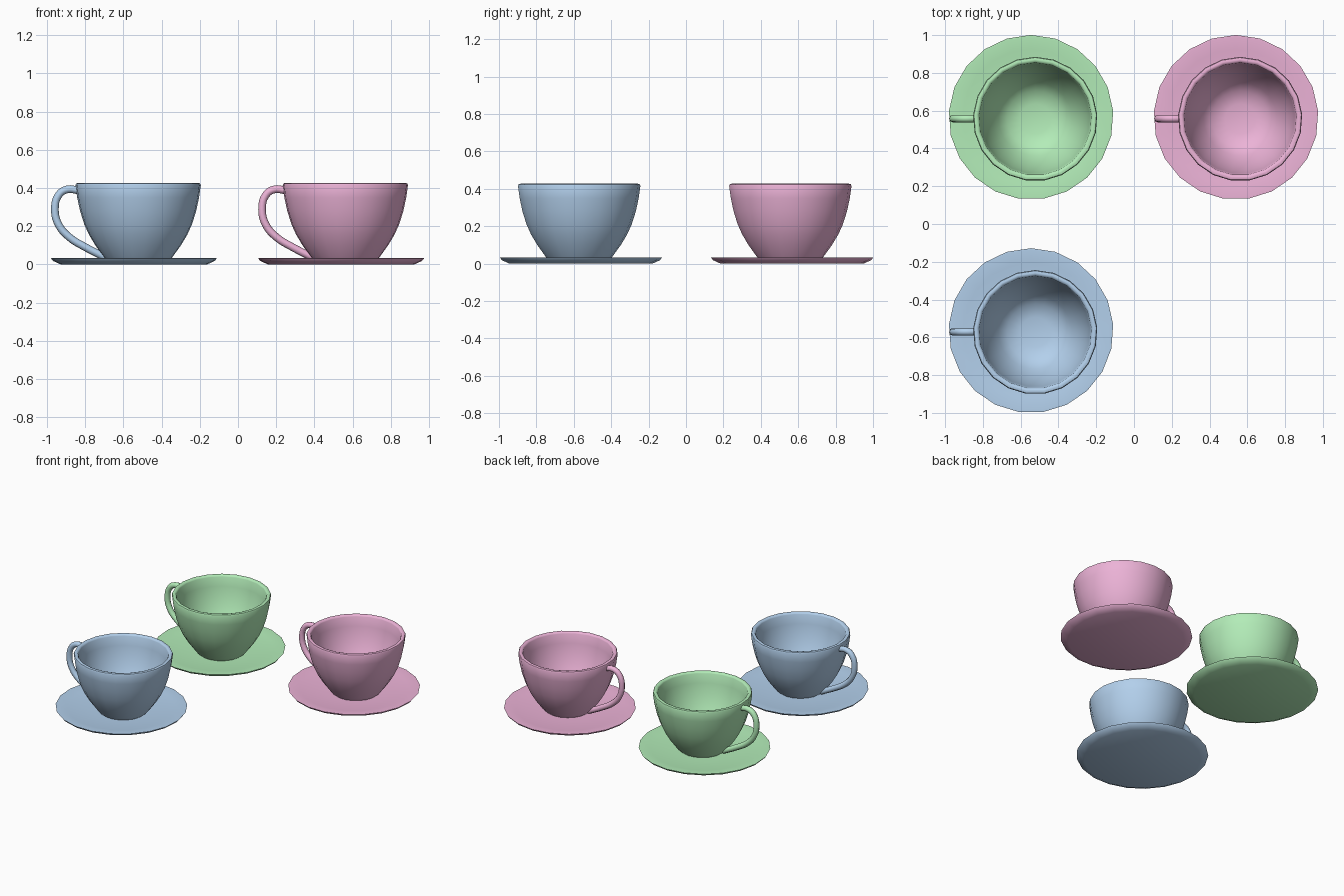
import bpy, bmesh, math

if "Cube" in bpy.data.objects:
    bpy.data.objects.remove(bpy.data.objects["Cube"])

SIDES = 21


def material(name, rgb):
    mat = bpy.data.materials.new(name)
    mat.diffuse_color = (*rgb, 1)
    mat.use_nodes = True
    mat.node_tree.nodes["Principled BSDF"].inputs["Base Color"].default_value = mat.diffuse_color
    return mat


def smooth(obj, degrees):
    bpy.ops.object.select_all(action='DESELECT')
    obj.select_set(True)
    bpy.context.view_layer.objects.active = obj
    bpy.ops.object.shade_smooth_by_angle(angle=math.radians(degrees))


def lathe(name, profile, x, y, mat):
    """Revolve (radius, height) points; radius 0 closes to a single pole."""
    bm = bmesh.new()
    rings = []
    for r, z in profile:
        n = SIDES if r > 0 else 1
        rings.append([bm.verts.new((r * math.cos(math.pi / 2 + math.tau * i / SIDES),
                                    r * math.sin(math.pi / 2 + math.tau * i / SIDES), z))
                      for i in range(n)])
    for a, b in zip(rings, rings[1:]):
        for i in range(SIDES):
            j = (i + 1) % SIDES
            quad = [a[i % len(a)], a[j % len(a)], b[j % len(b)], b[i % len(b)]]
            bm.faces.new(list(dict.fromkeys(quad)))
    bmesh.ops.recalc_face_normals(bm, faces=bm.faces)
    mesh = bpy.data.meshes.new(name)
    bm.to_mesh(mesh)
    bm.free()
    mesh.materials.append(mat)
    obj = bpy.data.objects.new(name, mesh)
    obj.location = (x, y, 0)
    bpy.context.collection.objects.link(obj)
    smooth(obj, 50)


def handle(name, x, y, mat):
    # side-on loop from just under the rim to the foot of the cup
    path = [(-0.315, 0.388), (-0.37, 0.393), (-0.415, 0.365), (-0.436, 0.285),
            (-0.415, 0.205), (-0.36, 0.142), (-0.28, 0.092), (-0.17, 0.036)]
    curve = bpy.data.curves.new(name, 'CURVE')
    curve.dimensions = '3D'
    curve.bevel_depth = 0.02
    curve.bevel_resolution = 2
    curve.resolution_u = 4
    curve.use_fill_caps = True
    spline = curve.splines.new('BEZIER')
    spline.bezier_points.add(len(path) - 1)
    for p, (px, pz) in zip(spline.bezier_points, path):
        p.co = (px, 0, pz)
        p.handle_left_type = p.handle_right_type = 'AUTO'
    curve.materials.append(mat)
    obj = bpy.data.objects.new(name, curve)
    obj.location = (x, y, 0)
    bpy.context.collection.objects.link(obj)
    bpy.ops.object.select_all(action='DESELECT')
    obj.select_set(True)
    bpy.context.view_layer.objects.active = obj
    bpy.ops.object.convert(target='MESH')
    smooth(bpy.context.view_layer.objects.active, 50)


# shallow dish with a sloping underside rim
SAUCER = [(0, 0), (0.385, 0), (0.425, 0.018), (0.436, 0.032), (0.425, 0.033),
          (0.36, 0.024), (0.2, 0.014), (0, 0.012)]

# outer wall, rounded lip, then inner wall down to the floor
CUP = [(0, 0.01), (0.155, 0.01), (0.178, 0.035), (0.225, 0.10), (0.258, 0.155),
       (0.283, 0.21), (0.305, 0.28), (0.32, 0.35), (0.329, 0.415), (0.325, 0.424),
       (0.314, 0.427), (0.303, 0.424), (0.298, 0.415), (0.289, 0.35), (0.275, 0.285),
       (0.253, 0.22), (0.228, 0.165), (0.195, 0.11), (0.15, 0.06), (0.08, 0.042), (0, 0.04)]

SETS = [("blue", -0.545, -0.564, (0.45, 0.63, 0.84)),
        ("green", -0.545, 0.565, (0.45, 0.84, 0.48)),
        ("pink", 0.54, 0.565, (0.84, 0.45, 0.68))]

for colour, x, y, rgb in SETS:
    mat = material(colour, rgb)
    lathe(colour + "_saucer", SAUCER, x, y, mat)
    # each cup sits slightly off the saucer centre
    lathe(colour + "_cup", CUP, x + 0.022, y - 0.009, mat)
    handle(colour + "_handle", x + 0.022, y - 0.007, mat)
